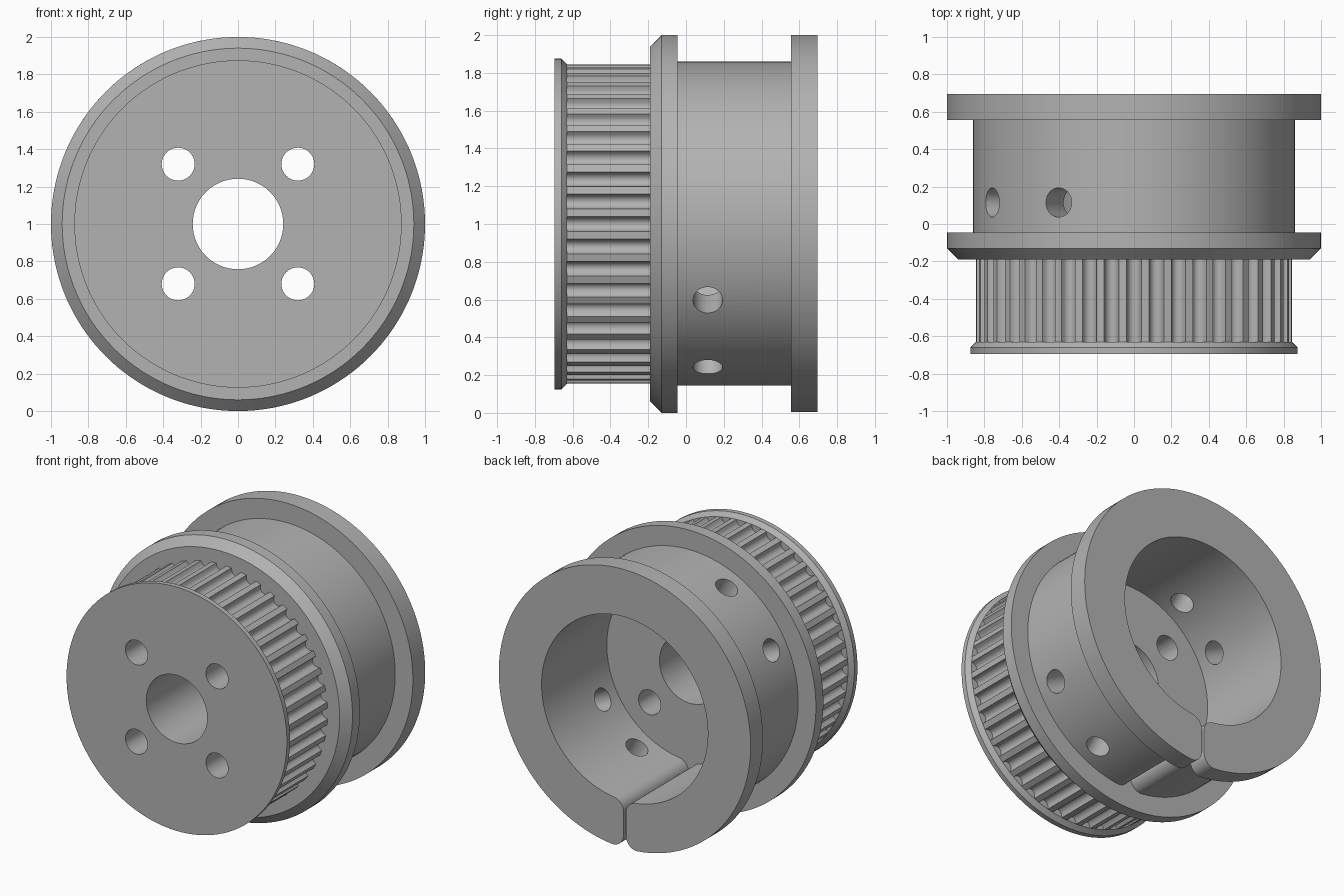
import bpy
import bmesh
from math import sin, cos, asin, pi, sqrt, radians
from mathutils import Matrix, Vector

if "Cube" in bpy.data.objects:
    bpy.data.objects.remove(bpy.data.objects["Cube"])

AXIS_Z = 1.0      # height of the pulley axis
SEGMENTS = 144
TEETH = 44

metal = bpy.data.materials.new("grey metal")
metal.use_nodes = True
GREY = (0.45, 0.45, 0.45, 1)
metal.diffuse_color = GREY
metal.node_tree.nodes["Principled BSDF"].inputs["Base Color"].default_value = GREY


def make_object(name, bm):
    bmesh.ops.recalc_face_normals(bm, faces=bm.faces)
    mesh = bpy.data.meshes.new(name)
    bm.to_mesh(mesh)
    bm.free()
    mesh.materials.append(metal)
    obj = bpy.data.objects.new(name, mesh)
    bpy.context.collection.objects.link(obj)
    return obj


def lathe(name, profile):
    """Revolve a closed (radius, y) profile around the axis."""
    bm = bmesh.new()
    rings = []
    for i in range(SEGMENTS):
        a = 2 * pi * i / SEGMENTS
        rings.append([bm.verts.new((r * sin(a), y, AXIS_Z + r * cos(a))) for r, y in profile])
    n = len(profile)
    for i in range(SEGMENTS):
        a, b = rings[i], rings[(i + 1) % SEGMENTS]
        for j in range(n):
            k = (j + 1) % n
            bm.faces.new((a[j], a[k], b[k], b[j]))
    return make_object(name, bm)


def extrude(name, outline, y0, y1, caps=True):
    """Extrude an (x, z) outline, relative to the axis, along y."""
    bm = bmesh.new()
    ends = [[bm.verts.new((x, y, AXIS_Z + z)) for x, z in outline] for y in (y0, y1)]
    n = len(outline)
    for i in range(n):
        j = (i + 1) % n
        bm.faces.new((ends[0][i], ends[0][j], ends[1][j], ends[1][i]))
    if caps:
        for end in ends:
            bm.faces.new(end)
    return make_object(name, bm)


def split_ring(outer, inner, half_gap=0.01, fillet=0.085):
    """Ring outline slit at the bottom, with rounded lips."""
    def arc(cx, cv, r, a0, a1, steps):
        return [(cx + r * sin(a0 + (a1 - a0) * i / steps),
                 -cv - r * cos(a0 + (a1 - a0) * i / steps)) for i in range(steps + 1)]
    x = half_gap + fillet
    p_out = asin(x / (outer - fillet))
    p_in = asin(x / (inner + fillet))
    half = arc(0, 0, outer, pi, p_out, SEGMENTS // 2)
    half += arc(x, (outer - fillet) * cos(p_out), fillet, p_out, -pi / 2, 10)[1:]
    half += arc(x, (inner + fillet) * cos(p_in), fillet, -pi / 2, p_in - pi, 10)
    half += arc(0, 0, inner, p_in, pi, SEGMENTS // 2)[1:]
    return half + [(-px, pz) for px, pz in reversed(half[1:-1])]


def drill(obj, centre, direction, radius, length):
    """Cut a round hole and apply it."""
    bm = bmesh.new()
    turn = Vector(direction).to_track_quat("Z", "Y").to_matrix().to_4x4()
    bmesh.ops.create_cone(bm, cap_ends=True, segments=40, radius1=radius, radius2=radius,
                          depth=length, matrix=Matrix.Translation(centre) @ turn)
    cutter = make_object("hole_cutter", bm)
    cutter.hide_render = True
    mod = obj.modifiers.new("hole", "BOOLEAN")
    mod.object = cutter
    mod.operation = "DIFFERENCE"
    mod.solver = "EXACT"
    bpy.context.view_layer.objects.active = obj
    bpy.ops.object.modifier_apply(modifier=mod.name)
    bpy.data.objects.remove(cutter)


# Front hub: end lip, core under the teeth and chamfered middle flange
hub = lathe("front_hub", [(0.242, -0.695), (0.875, -0.695), (0.875, -0.66), (0.845, -0.63),
                          (0.78, -0.63), (0.78, -0.19), (0.94, -0.19), (1.0, -0.13),
                          (1.0, -0.045), (0.242, -0.045)])
for sx in (-1, 1):
    for sz in (-1, 1):
        drill(hub, (sx * 0.32, -0.4, AXIS_Z + sz * 0.32), (0, 1, 0), 0.088, 1)

# Belt teeth: flat lands with rounded grooves
tooth_outline = []
for t in range(TEETH):
    for i in range(15):
        u = (i - 7) / 7
        angle = 2 * pi * (t + 0.33 * u) / TEETH
        r = 0.845 - 0.045 * sqrt(max(0, 1 - u * u))
        tooth_outline.append((r * sin(angle), r * cos(angle)))
teeth = extrude("belt_teeth", tooth_outline, -0.635, -0.185, caps=False)

# Rear drum with radial screw holes, and the rear flange, both slit at the bottom
drum = extrude("rear_drum", split_ring(0.86, 0.66), -0.045, 0.555)
for angle in (28, 62):
    a = radians(angle)
    drill(drum, (0, 0.115, AXIS_Z), (cos(a), 0, -sin(a)), 0.078, 2.2)
flange = extrude("rear_flange", split_ring(1.0, 0.66), 0.555, 0.695)

# Smooth round surfaces, keep edges crisp
bpy.ops.object.select_all(action="DESELECT")
for obj in (hub, teeth, drum, flange):
    obj.select_set(True)
bpy.context.view_layer.objects.active = hub
bpy.ops.object.shade_smooth_by_angle(angle=radians(30))
